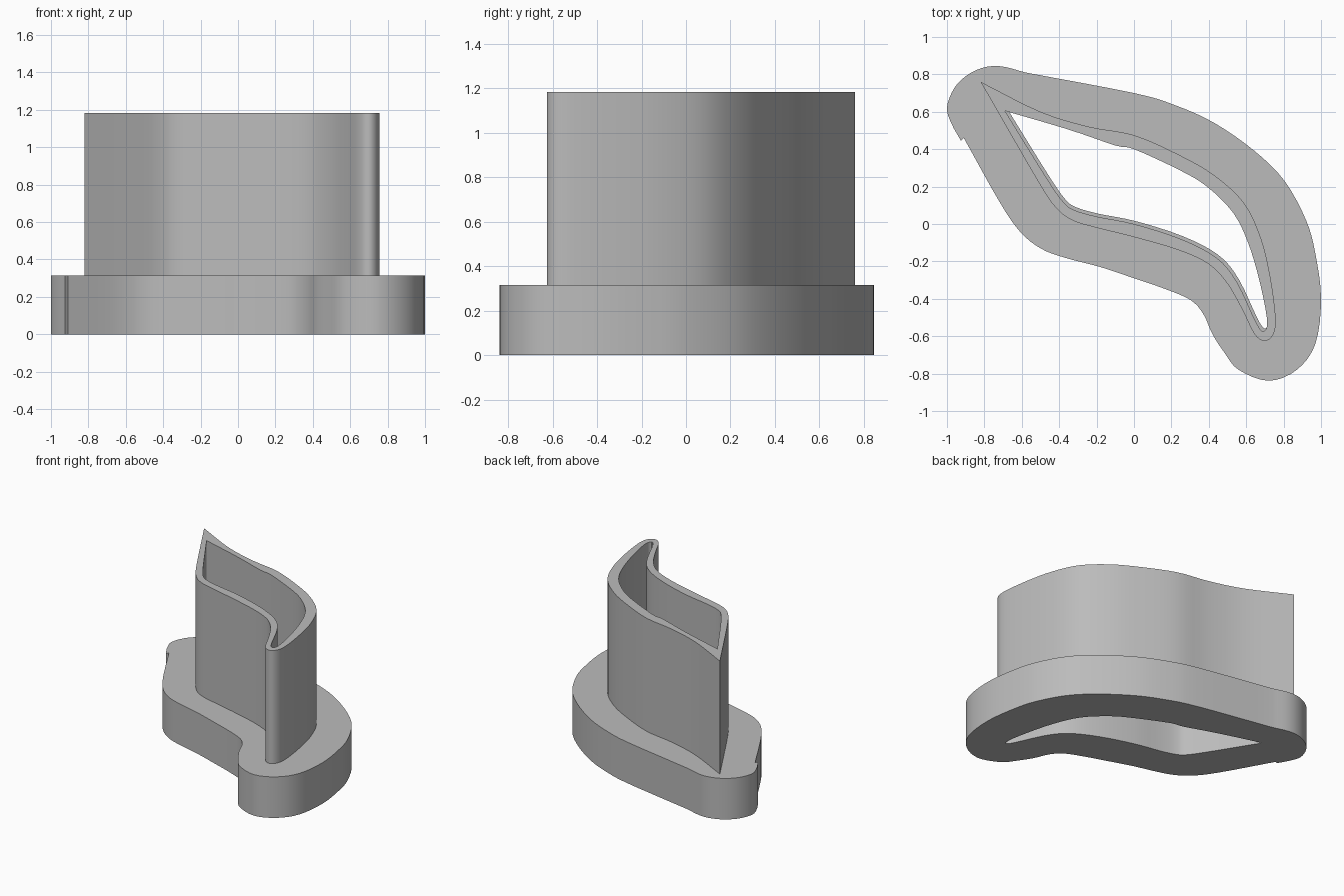
import bpy
import bmesh
import math
from mathutils import Vector

default_cube = bpy.data.objects.get("Cube")
if default_cube:
    bpy.data.objects.remove(default_cube, do_unlink=True)

grey = bpy.data.materials.new("plain grey")
grey.use_nodes = True
grey.diffuse_color = (0.5, 0.5, 0.5, 1)
grey.node_tree.nodes["Principled BSDF"].inputs["Base Color"].default_value = grey.diffuse_color


def smooth_run(points, steps=4):
    """Catmull-Rom curve through the points, without its last point."""
    pts = [Vector(p) for p in points]
    pts = [2 * pts[0] - pts[1]] + pts + [2 * pts[-1] - pts[-2]]
    run = []
    for a, b, c, d in zip(pts, pts[1:], pts[2:], pts[3:]):
        for i in range(steps):
            t = i / steps
            run.append(0.5 * (2 * b + (c - a) * t
                              + (2 * a - 5 * b + 4 * c - d) * t * t
                              + (3 * b - a - 3 * c + d) * t * t * t))
    return run


def closed_outline(*runs):
    """Join smooth runs into a loop; a sharp corner sits where each run starts."""
    outline = []
    for run, following in zip(runs, runs[1:] + runs[:1]):
        outline += smooth_run(run + [following[0]])
    return outline


def extruded_ring(name, outer, hole, bottom, top):
    """Solid plate between two outlines, raised from bottom to top."""
    bm = bmesh.new()
    edges = []
    for loop in (outer, hole):
        verts = [bm.verts.new((p.x, p.y, bottom)) for p in loop]
        edges += [bm.edges.new((v, w)) for v, w in zip(verts, verts[1:] + verts[:1])]
    bmesh.ops.triangle_fill(bm, use_beauty=True, use_dissolve=False, edges=edges)
    raised = bmesh.ops.extrude_face_region(bm, geom=bm.faces[:], use_keep_orig=True)
    moved = [g for g in raised["geom"] if isinstance(g, bmesh.types.BMVert)]
    bmesh.ops.translate(bm, verts=moved, vec=(0, 0, top - bottom))
    bmesh.ops.recalc_face_normals(bm, faces=bm.faces[:])

    mesh = bpy.data.meshes.new(name)
    bm.to_mesh(mesh)
    bm.free()
    mesh.materials.append(grey)
    ring = bpy.data.objects.new(name, mesh)
    bpy.context.collection.objects.link(ring)
    bpy.ops.object.select_all(action="DESELECT")
    ring.select_set(True)
    bpy.context.view_layer.objects.active = ring
    bpy.ops.object.shade_smooth_by_angle(angle=math.radians(30))
    return ring


# Outside of the tall blade, one sharp tip at the back right
blade_outer = closed_outline([
    (-.82, .76), (-.5, .6), (-.24, .52), (0, .475), (.24, .37), (.43, .26),
    (.59, .11), (.68, -.08), (.73, -.29), (.757, -.5), (.745, -.59), (.7, -.625),
    (.645, -.59), (.58, -.46), (.5, -.32), (.4, -.215), (.24, -.14), (0, -.07),
    (-.2, -.02), (-.33, .02), (-.42, .09), (-.52, .24)])

# Inside of the blade, echoing the outer shape
blade_hole = closed_outline([
    (-.69, .605), (-.35, .505), (-.1, .42), (0, .4), (.24, .29), (.39, .2),
    (.53, .06), (.61, -.1), (.67, -.3), (.71, -.5), (.7, -.57), (.66, -.54),
    (.55, -.31), (.44, -.18), (.25, -.08), (0, 0), (-.2, .04),
    (-.32, .075), (-.38, .12), (-.47, .25)])

# Wide handle rim: a long body, then the rounded lobe round the tip
rim_outer = closed_outline(
    [(-.91, .46), (-.72, .12), (-.61, -.04), (-.5, -.13), (-.37, -.18),
     (-.18, -.23), (0, -.29), (.16, -.345), (.3, -.405), (.37, -.48), (.42, -.59),
     (.485, -.69), (.56, -.78), (.72, -.838), (.87, -.78), (.97, -.64),
     (1, -.4), (.97, -.16), (.92, .02), (.805, .23), (.645, .39),
     (.43, .54), (.22, .635), (0, .7)],
    [(-.58, .81), (-.71, .843), (-.81, .835), (-.9, .79), (-.965, .72),
     (-1, .62), (-.975, .535)],
    [(-.925, .445)])

# The rim opening sits slightly off the blade opening, leaving a thin ledge
ledge = Vector((.01, .015))
rim_hole = [p + ledge for p in blade_hole]

extruded_ring("handle_rim", rim_outer, rim_hole, 0, .315)
extruded_ring("cutting_blade", blade_outer, blade_hole, 0, 1.183)
